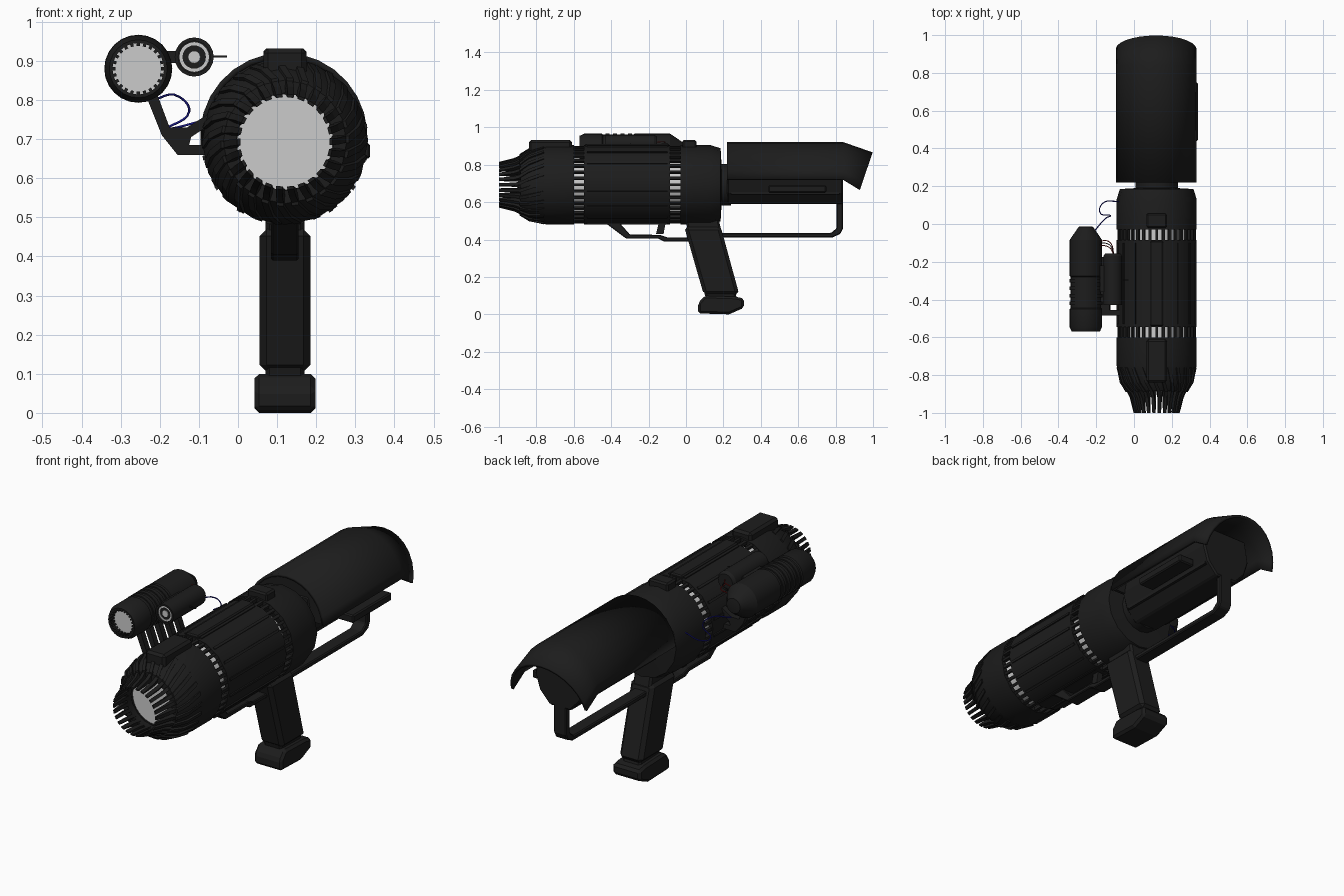
import bpy, bmesh, math
from math import sin, cos, pi, radians

if "Cube" in bpy.data.objects:
    bpy.data.objects.remove(bpy.data.objects["Cube"])

def material(name, c):
    m = bpy.data.materials.new(name)
    m.diffuse_color = (*c, 1)
    m.use_nodes = True
    m.node_tree.nodes["Principled BSDF"].inputs["Base Color"].default_value = m.diffuse_color
    return m

BLACK = material("black", (0.012, 0.012, 0.012))
RED = material("red", (0.25, 0.01, 0.01))
BLUE = material("blue", (0.01, 0.01, 0.25))
CX, CZ = 0.12, 0.693          # barrel axis

def mesh(name, verts, faces, mat=BLACK, bevel=0, smooth=False):
    me = bpy.data.meshes.new(name)
    me.from_pydata(verts, [], faces)
    bm = bmesh.new()
    bm.from_mesh(me)
    bmesh.ops.recalc_face_normals(bm, faces=bm.faces)
    bm.to_mesh(me)
    bm.free()
    if mat:
        me.materials.append(mat)
    ob = bpy.data.objects.new(name, me)
    bpy.context.collection.objects.link(ob)
    if bevel:
        b = ob.modifiers.new("bevel", 'BEVEL')
        b.width, b.segments = bevel, 1
    if smooth:
        bpy.ops.object.select_all(action='DESELECT')
        ob.select_set(True)
        bpy.context.view_layer.objects.active = ob
        bpy.ops.object.shade_smooth_by_angle(angle=radians(30))
    return ob

def lathe(name, prof, n=16, cx=CX, cz=CZ, mat=BLACK, ring=False):
    """Turn (radius, y) points about a y-parallel axis; ring=True closes the profile into a tube."""
    v = [(cx + r * cos(2 * pi * i / n), y, cz + r * sin(2 * pi * i / n)) for r, y in prof for i in range(n)]
    m = len(prof)
    f = [(j * n + i, j * n + (i + 1) % n, (j + 1) % m * n + (i + 1) % n, (j + 1) % m * n + i)
         for j in range(m if ring else m - 1) for i in range(n)]
    if not ring:
        f += [tuple(range(n)), tuple(range((m - 1) * n, m * n))]
    return mesh(name, v, f, mat, smooth=True)

def prism(name, pts, lo, hi, axis='X', bevel=0):
    """Extrude an outline: (y, z) along X, or (x, z) along Y."""
    at = (lambda a, b, t: (t, a, b)) if axis == 'X' else (lambda a, b, t: (a, t, b))
    n = len(pts)
    v = [at(*p, t) for t in (lo, hi) for p in pts]
    f = [tuple(range(n)), tuple(range(n, 2 * n))]
    f += [(i, (i + 1) % n, n + (i + 1) % n, n + i) for i in range(n)]
    return mesh(name, v, f, bevel=bevel)

def box(name, x0, x1, y0, y1, z0, z1, bevel=0):
    return prism(name, [(y0, z0), (y1, z0), (y1, z1), (y0, z1)], x0, x1, 'X', bevel)

def radial_bars(name, count, path, width, phase=0.0, cx=CX, cz=CZ):
    """Ring of bars; path rows are (y, inner radius, outer radius, twist)."""
    v, f = [], []
    for k in range(count):
        a0, base = 2 * pi * (k + phase) / count, len(v)
        for y, ri, ro, tw in path:
            a = a0 + tw
            for r, s in ((ri, -1), (ro, -1), (ro, 1), (ri, 1)):
                h = s * width / 2
                v.append((cx + r * cos(a) - h * sin(a), y, cz + r * sin(a) + h * cos(a)))
        for j in range(len(path) - 1):
            o = base + 4 * j
            f += [(o + i, o + (i + 1) % 4, o + 4 + (i + 1) % 4, o + 4 + i) for i in range(4)]
        o = base + 4 * (len(path) - 1)
        f += [(base, base + 1, base + 2, base + 3), (o, o + 1, o + 2, o + 3)]
    return mesh(name, v, f)

def wire(name, pts, mat, r=0.003):
    cu = bpy.data.curves.new(name, 'CURVE')
    cu.dimensions, cu.bevel_depth, cu.bevel_resolution, cu.resolution_u = '3D', r, 1, 6
    sp = cu.splines.new('BEZIER')
    sp.bezier_points.add(len(pts) - 1)
    for b, p in zip(sp.bezier_points, pts):
        b.co = p
        b.handle_left_type = b.handle_right_type = 'AUTO'
    cu.materials.append(mat)
    ob = bpy.data.objects.new(name, cu)
    bpy.context.collection.objects.link(ob)
    bpy.ops.object.select_all(action='DESELECT')
    ob.select_set(True)
    bpy.context.view_layer.objects.active = ob
    bpy.ops.object.convert(target='MESH')

# barrel: glowing core, shell sections and slotted bands
lathe("core", [(0.123, -0.84), (0.123, 0.02)], 32, mat=None)
R, RI = 0.212, 0.19
lathe("nose_shell", [(0.125, -0.885), (0.158, -0.885), (0.188, -0.84), (0.203, -0.78), (R, -0.75), (R, -0.6),
                     (RI, -0.6), (RI, -0.75), (0.125, -0.85)], ring=True)
lathe("middle_shell", [(R, -0.545), (R, -0.085), (RI, -0.085), (RI, -0.545)], ring=True)
lathe("rear_shell", [(RI, -0.03), (R, -0.03), (R, 0.13), (0.195, 0.185), (0.11, 0.19), (0.11, 0.03), (RI, 0.0)], ring=True)
for nm, y in (("front", -0.6), ("rear", -0.085)):
    radial_bars(nm + "_slot_bars", 36, [(y, RI, 0.207, 0), (y + 0.055, RI, 0.207, 0)], 0.014)
lathe("rear_neck", [(0.112, 0.1), (0.112, 0.24)])

# nose spikes and swirling ridges
radial_bars("nose_spikes", 26, [(-1.0, 0.114, 0.122, 0), (-0.92, 0.118, 0.142, 0.02), (-0.87, 0.122, 0.166, 0.06)], 0.017)
radial_bars("nose_ridges", 26, [(-0.89, 0.13, 0.164, 0.04), (-0.84, 0.16, 0.195, 0.16), (-0.76, 0.19, 0.212, 0.28)], 0.018)

# top pads and shell ribs
box("front_top_pad", 0.065, 0.175, -0.84, -0.61, 0.85, 0.932, 0.012)
box("rear_top_pad", 0.065, 0.175, -0.02, 0.055, 0.85, 0.932, 0.008)
box("top_rail", 0.085, 0.155, -0.54, -0.09, 0.88, 0.912, 0.006)
radial_bars("shell_ribs", 16, [(-0.53, 0.19, 0.214, 0), (-0.1, 0.19, 0.214, 0)], 0.012, 0.5)

# stock body under the cover
body = [(0.06, 0.59), (0.18, 0.59), (0.235, 0.65), (0.26, 0.73), (0.24, 0.84), (0.0, 0.84), (-0.02, 0.73), (0.005, 0.65)]
prism("stock_body", body, 0.22, 0.84, 'Y', 0.008)
for i, z in enumerate((0.64, 0.68)):
    box(f"stock_rib_{i}", 0.0, 0.24, 0.24, 0.82, z, z + 0.015)
box("side_catch", 0.25, 0.338, 0.44, 0.75, 0.65, 0.69, 0.006)

# curved cover with drooping, slanted rear flap
n, v = 14, []
angles = [radians(4 + 172 * i / n) for i in range(n + 1)]
for s in range(3):
    for t in angles:
        y = (0.22, 0.84, 0.925 + 0.073 * sin(t))[s]
        v.append((0.117 + 0.214 * cos(t), y, 0.707 + 0.214 * sin(t) - (0.055 if s == 2 else 0)))
f = [(s * (n + 1) + i, s * (n + 1) + i + 1, (s + 1) * (n + 1) + i + 1, (s + 1) * (n + 1) + i)
     for s in range(2) for i in range(n)]
cover = mesh("stock_cover", v, f, smooth=True)
sol = cover.modifiers.new("thickness", 'SOLIDIFY')
sol.thickness = 0.014
# make the thickness grow inward whichever way the sheet faces
mid = cover.data.polygons[n // 2].normal.z
sol.offset = -1 if mid > 0 else 1
prism("cover_front_wall", [(0.117 + 0.205 * cos(t), 0.707 + 0.205 * sin(t)) for t in angles], 0.225, 0.24, 'Y')

# shoulder bar, lower guard and trigger
prism("shoulder_bar", [(0.15, 0.41), (0.78, 0.41), (0.825, 0.43), (0.84, 0.46), (0.84, 0.61), (0.805, 0.61),
                       (0.805, 0.46), (0.775, 0.435), (0.15, 0.435)], 0.085, 0.155, 'X', 0.005)
prism("lower_guard", [(-0.44, 0.495), (-0.32, 0.405), (-0.15, 0.405), (-0.12, 0.39), (0.06, 0.39), (0.06, 0.41),
                      (-0.1, 0.412), (-0.14, 0.425), (-0.3, 0.427), (-0.36, 0.495)], 0.085, 0.155, 'X', 0.004)
prism("trigger", [(-0.16, 0.43), (-0.12, 0.43), (-0.105, 0.51), (-0.14, 0.51)], 0.105, 0.135)

# pistol grip and its foot
prism("grip_core", [(-0.01, 0.53), (0.17, 0.53), (0.275, 0.07), (0.11, 0.07)], 0.07, 0.17, 'X', 0.01)
prism("grip", [(-0.01, 0.47), (0.185, 0.47), (0.285, 0.105), (0.095, 0.105)], 0.055, 0.185, 'X', 0.018)
prism("grip_foot", [(0.065, 0.005), (0.23, 0.0), (0.31, 0.035), (0.31, 0.085), (0.26, 0.095), (0.1, 0.1), (0.065, 0.06)],
      0.042, 0.198, 'X', 0.012)

# side lamp: ribbed tube with recessed lens
SX, SZ = -0.255, 0.88
lathe("lamp_body", [(0.066, -0.5), (0.066, -0.57), (0.074, -0.57), (0.086, -0.545), (0.086, -0.45), (0.081, -0.445),
                    (0.081, -0.28), (0.086, -0.275), (0.086, -0.085), (0.038, -0.015), (0.02, -0.012)], 24, SX, SZ)
lathe("lamp_lens", [(0.066, -0.54), (0.066, -0.505)], 24, SX, SZ, None)
radial_bars("lamp_teeth", 24, [(-0.57, 0.058, 0.07, 0), (-0.54, 0.058, 0.07, 0)], 0.008, 0, SX, SZ)
for i in range(4):
    y = -0.43 + 0.04 * i
    lathe(f"lamp_ring_{i}", [(0.087, y), (0.087, y + 0.02)], 24, SX, SZ)

# small sensor tube next to the lamp
TX, TZ = -0.112, 0.91
lathe("sensor_body", [(0.05, -0.42), (0.05, -0.17), (0.04, -0.155)], 20, TX, TZ)
lathe("sensor_ring", [(0.038, -0.423), (0.03, -0.423), (0.03, -0.415), (0.038, -0.415)], 20, TX, TZ, None, True)
lathe("sensor_lens", [(0.016, -0.424), (0.016, -0.41)], 16, TX, TZ, None)
lathe("sensor_rim", [(0.05, -0.43), (0.041, -0.43), (0.041, -0.41), (0.05, -0.41)], 20, TX, TZ, ring=True)
box("sensor_link", -0.18, -0.15, -0.36, -0.22, 0.895, 0.925)
box("sensor_pin", -0.07, -0.028, -0.3, -0.294, 0.909, 0.914)

# slatted lamp bracket
strut = [(-0.235, 0.81), (-0.195, 0.71), (-0.155, 0.66), (-0.06, 0.66), (-0.06, 0.685), (-0.125, 0.685),
         (-0.12, 0.705), (-0.075, 0.735), (-0.075, 0.765), (-0.13, 0.73), (-0.175, 0.73), (-0.205, 0.81)]
for i in range(5):
    y = -0.485 + 0.07 * i
    prism(f"bracket_slat_{i}", strut, y, y + 0.03, 'Y')
prism("bracket_beam", [(-0.19, 0.71), (-0.155, 0.662), (-0.125, 0.685), (-0.13, 0.725), (-0.175, 0.728)], -0.485, -0.175, 'Y')

# loose wires
wire("blue_wire", [(-0.22, -0.05, 0.80), (-0.15, 0.03, 0.808), (-0.125, 0.045, 0.77), (-0.18, 0.06, 0.728),
                   (-0.165, 0.11, 0.728), (-0.08, 0.12, 0.75)], BLUE)
for i, m in enumerate((RED, BLACK, RED)):
    z = 0.895 + 0.012 * i
    wire(f"sensor_wire_{i}", [(-0.19, -0.09 - 0.01 * i, z), (-0.13, -0.095 - 0.015 * i, z + 0.004),
                              (-0.105, -0.165, z)], m, 0.0025)
